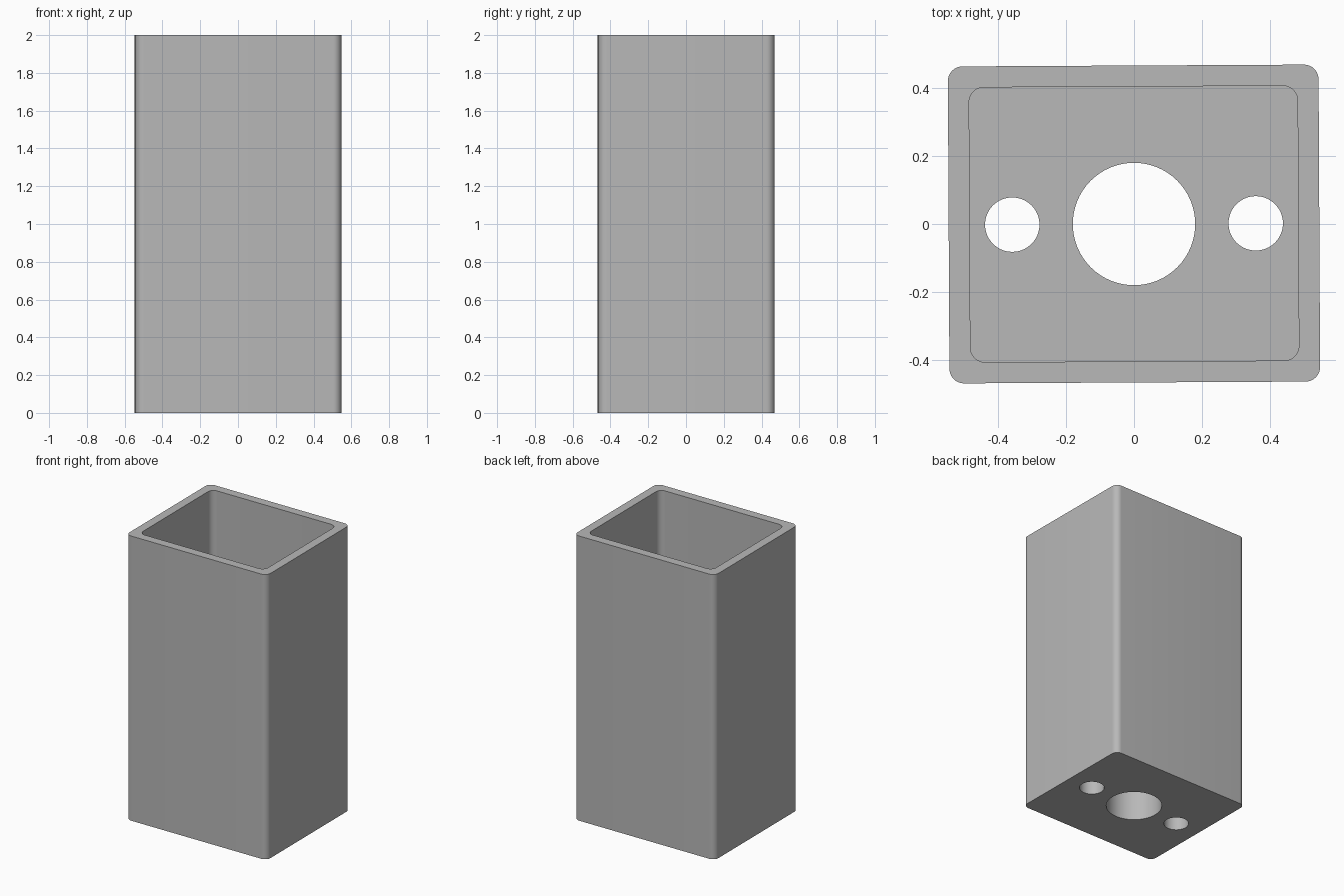
import bpy, bmesh, math
from mathutils import Matrix

HEIGHT, FLOOR = 2.0, 0.3
TILT = math.radians(0.3)

cube = bpy.data.objects.get("Cube")
if cube:
    bpy.data.objects.remove(cube, do_unlink=True)


def rounded_rect(hx, hy, r, steps=10):
    """Outline of a rectangle with rounded corners."""
    pts = []
    for i, (sx, sy) in enumerate([(1, 1), (-1, 1), (-1, -1), (1, -1)]):
        for k in range(steps + 1):
            a = (i + k / steps) * math.pi / 2
            pts.append((sx * (hx - r) + r * math.cos(a), sy * (hy - r) + r * math.sin(a)))
    return pts


def circle(cx, r, steps=64):
    turns = [2 * math.pi * k / steps for k in range(steps)]
    return [(cx + r * math.cos(a), r * math.sin(a)) for a in turns]


bm = bmesh.new()


def wall(outline, z0, z1):
    """Upright wall along an outline; returns its lower and upper edge loops."""
    n = len(outline)
    low, high = [[bm.verts.new((x, y, z)) for x, y in outline] for z in (z0, z1)]
    for i in range(n):
        j = (i + 1) % n
        bm.faces.new((low[i], low[j], high[j], high[i]))
    return [[bm.edges.get((ring[i], ring[(i + 1) % n])) for i in range(n)] for ring in (low, high)]


def cap(*loops):
    """Flat face inside the first loop, pierced by the others."""
    edges = [e for loop in loops for e in loop]
    bmesh.ops.triangle_fill(bm, use_beauty=True, use_dissolve=False, edges=edges)


# Outer shell, cavity and the three holes through the floor
outer_low, outer_high = wall(rounded_rect(0.545, 0.466, 0.043), 0, HEIGHT)
inner_low, inner_high = wall(rounded_rect(0.483, 0.404, 0.043), FLOOR, HEIGHT)
holes = [wall(circle(cx, r), 0, FLOOR) for cx, r in [(-0.358, 0.08), (0, 0.18), (0.358, 0.08)]]

# Rim, underside and cavity floor
cap(outer_high, inner_high)
cap(outer_low, *[h[0] for h in holes])
cap(inner_low, *[h[1] for h in holes])

bmesh.ops.recalc_face_normals(bm, faces=bm.faces[:])
bm.transform(Matrix.Rotation(TILT, 4, "Z"))

mesh = bpy.data.meshes.new("box_housing")
bm.to_mesh(mesh)
bm.free()
housing = bpy.data.objects.new("box_housing", mesh)
bpy.context.collection.objects.link(housing)

# Plain grey material
grey = bpy.data.materials.new("plain_grey")
grey.use_nodes = True
colour = (0.48, 0.48, 0.48, 1)
grey.diffuse_color = colour
grey.node_tree.nodes["Principled BSDF"].inputs["Base Color"].default_value = colour
mesh.materials.append(grey)

# Smooth corners with crisp edges
bpy.ops.object.select_all(action="DESELECT")
housing.select_set(True)
bpy.context.view_layer.objects.active = housing
bpy.ops.object.shade_smooth_by_angle(angle=math.radians(30))
